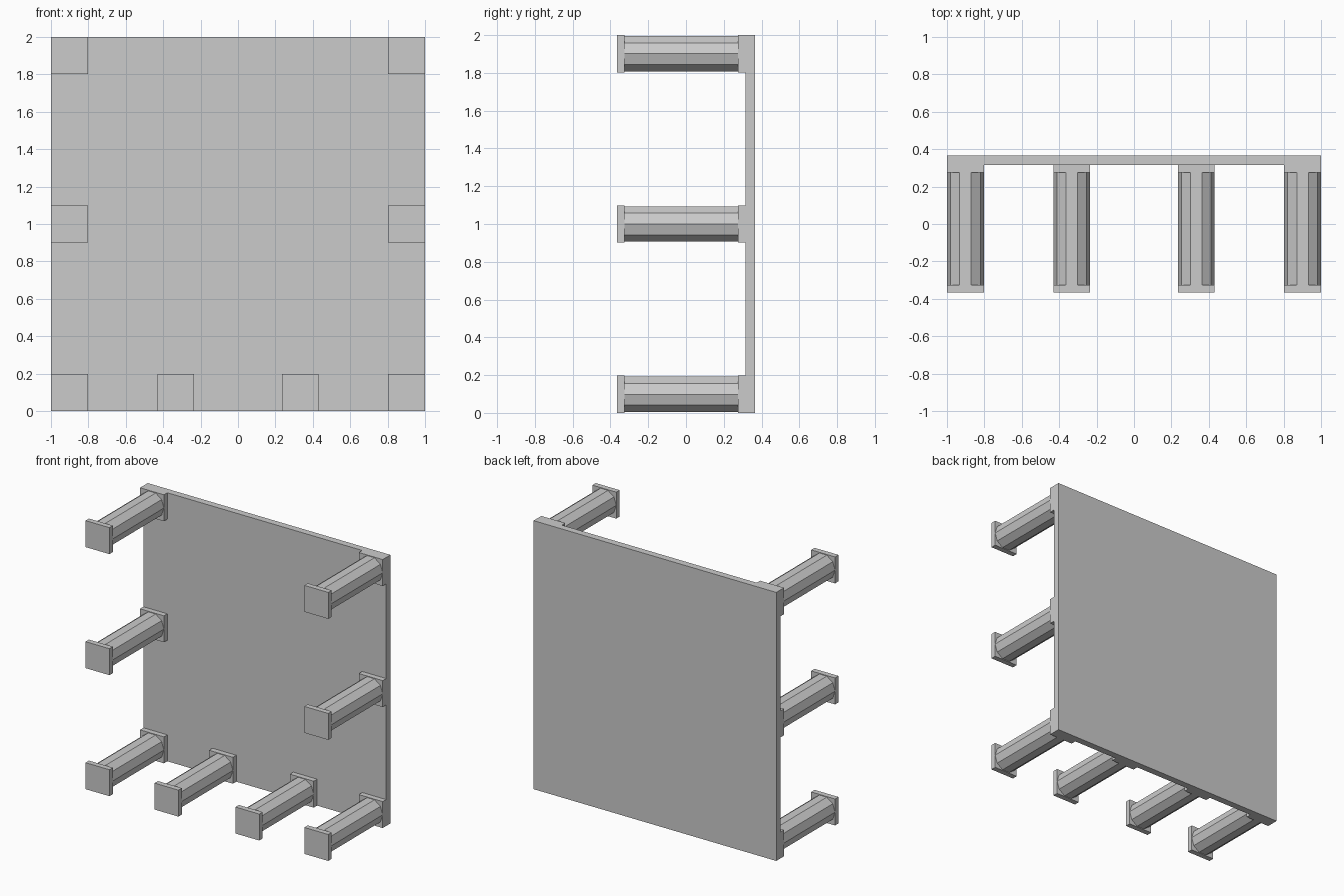
import bpy, math
from mathutils import Matrix

if "Cube" in bpy.data.objects:
    bpy.data.objects.remove(bpy.data.objects["Cube"])

SIZE = 0.197      # square plate width
HALF = SIZE / 2
FRONT, BACK = -0.366, 0.366
SLAB_FRONT = 0.315

grey = bpy.data.materials.new("plain grey")
grey.diffuse_color = (0.6, 0.6, 0.6, 1)
grey.use_nodes = True
grey.node_tree.nodes["Principled BSDF"].inputs["Base Color"].default_value = grey.diffuse_color


def box(name, x, z, width, height, y0, y1):
    bpy.ops.mesh.primitive_cube_add(size=1)
    ob = bpy.context.object
    ob.name = name
    ob.data.transform(Matrix.Diagonal((width, y1 - y0, height, 1)))
    ob.location = (x, (y0 + y1) / 2, z)
    ob.data.materials.append(grey)


def pillar(name, x, z, y0, y1):
    # ten-sided shaft along y with a flat side on top
    bpy.ops.mesh.primitive_cylinder_add(vertices=10, radius=HALF, depth=y1 - y0)
    ob = bpy.context.object
    ob.name = name
    ob.data.transform(Matrix.Rotation(math.pi / 2, 4, 'X') @ Matrix.Rotation(math.pi / 2, 4, 'Z'))
    ob.location = (x, (y0 + y1) / 2, z)
    ob.data.materials.append(grey)


# main slab
box("slab", 0, 1, 2, 2, SLAB_FRONT, BACK)

# pillars: two side columns of three, plus two along the lower edge
edge = 1 - HALF
places = [(s * edge, z) for s in (-1, 1) for z in (HALF, 1, 2 - HALF)]
places += [(s * 0.333, HALF) for s in (-1, 1)]
for x, z in places:
    box("pillar_base", x, z, SIZE, SIZE, 0.275, SLAB_FRONT)
    pillar("pillar_shaft", x, z, -0.326, 0.275)
    box("pillar_cap", x, z, SIZE, SIZE, FRONT, -0.326)
